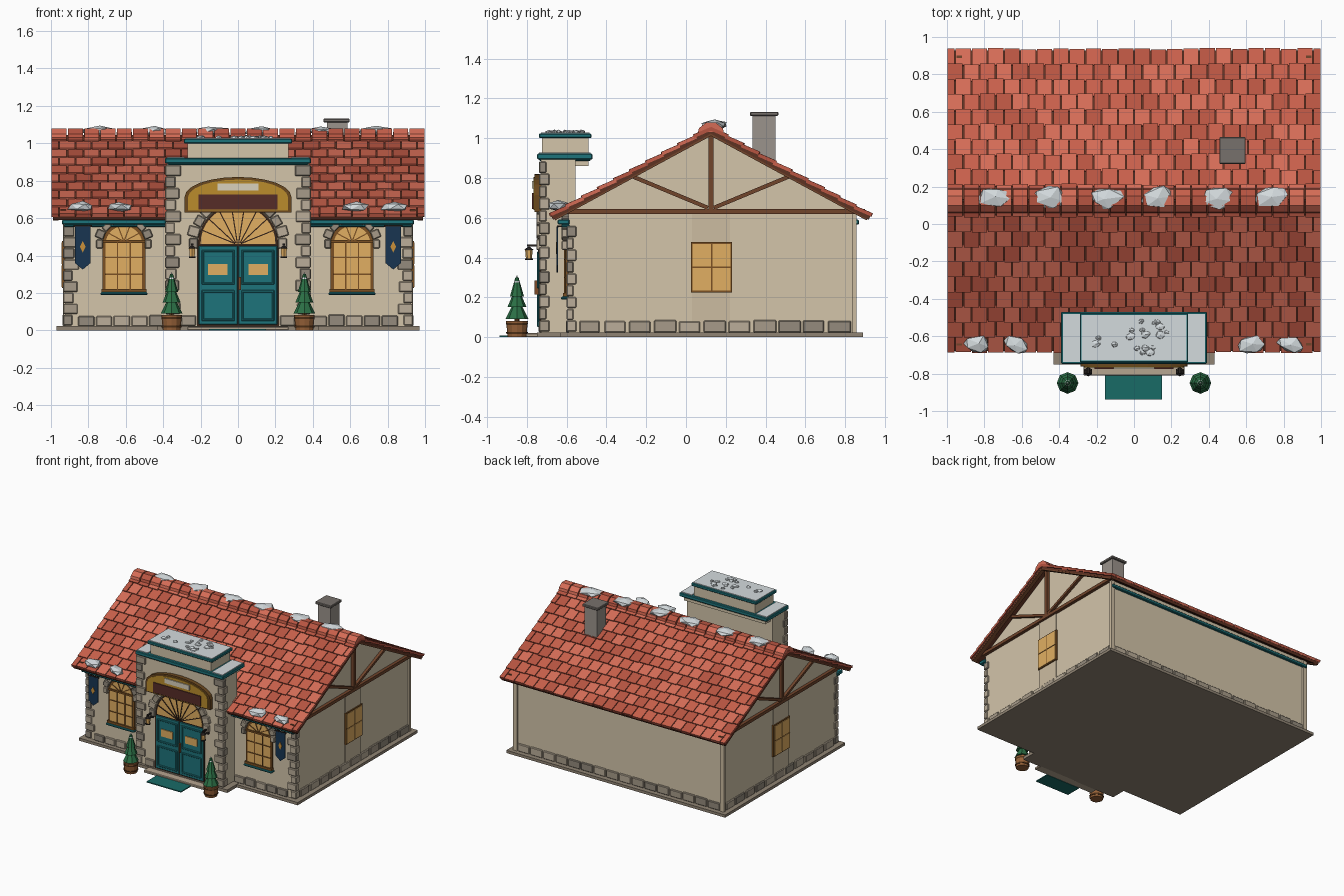
import bpy, bmesh, math, random
from mathutils import Matrix, Vector

if "Cube" in bpy.data.objects:
    bpy.data.objects.remove(bpy.data.objects["Cube"])
random.seed(4)
parts = []

def part(name, color, bevel=0):
    bm = bmesh.new()
    parts.append((name, bm, color, bevel))
    return bm

def box(bm, x0, x1, y0, y1, z0, z1, rot=0, axis='X'):
    c = Vector(((x0+x1)/2, (y0+y1)/2, (z0+z1)/2))
    S = Matrix.Diagonal((abs(x1-x0), abs(y1-y0), abs(z1-z0), 1))
    bmesh.ops.create_cube(bm, size=1, matrix=Matrix.Translation(c) @ Matrix.Rotation(rot, 4, axis) @ S)

def prism(bm, pts, a, b, axis='Y'):
    # extrude a 2D profile (x,z along Y, or y,z along X) from a to b
    mk = (lambda p, t: (p[0], t, p[1])) if axis == 'Y' else (lambda p, t: (t, p[0], p[1]))
    lo = [bm.verts.new(mk(p, a)) for p in pts]
    hi = [bm.verts.new(mk(p, b)) for p in pts]
    n = len(pts)
    fs = [bm.faces.new(lo), bm.faces.new(hi[::-1])]
    fs += [bm.faces.new((lo[i], hi[i], hi[(i+1) % n], lo[(i+1) % n])) for i in range(n)]
    bmesh.ops.recalc_face_normals(bm, faces=fs)

def beam_x(bm, x, p, q, w, d):     # beam in the y-z plane
    L = math.dist(p, q); y, z = (p[0]+q[0])/2, (p[1]+q[1])/2
    box(bm, x-d/2, x+d/2, y-L/2, y+L/2, z-w/2, z+w/2, math.atan2(q[1]-p[1], q[0]-p[0]))

def beam_y(bm, y, p, q, w, d):     # beam in the x-z plane
    L = math.dist(p, q); x, z = (p[0]+q[0])/2, (p[1]+q[1])/2
    box(bm, x-L/2, x+L/2, y-d/2, y+d/2, z-w/2, z+w/2, -math.atan2(q[1]-p[1], q[0]-p[0]), 'Y')

def cone(bm, x, y, z0, z1, r0, r1, n=8):
    bmesh.ops.create_cone(bm, cap_ends=True, segments=n, radius1=r0, radius2=r1, depth=z1-z0,
                          matrix=Matrix.Translation((x, y, (z0+z1)/2)))

def blob(bm, x, y, z, sx, sy, sz):
    r = bmesh.ops.create_icosphere(bm, subdivisions=1, radius=1, matrix=Matrix.Translation((x, y, z)) @
            Matrix.Rotation(random.uniform(-.3, .3), 4, 'Z') @ Matrix.Diagonal((sx, sy, sz, 1)))
    for v in r['verts']:
        v.co += Vector((sx, sy, sz)) * random.uniform(-.15, .15)

def arch(cx, hw, z0, zc, r, n=14):
    return [(cx-hw, z0), (cx+hw, z0)] + [(cx+r*math.cos(math.pi*i/n), zc+r*math.sin(math.pi*i/n)) for i in range(n+1)]

# foundation slab, entrance slab, step, mat
base = part('base_slab', '8F8373')
box(base, -.97, .97, -.63, .89, 0, .022)
box(base, -.43, .43, -.75, -.6, 0, .024)
box(part('door_step', 'B5A48F', .004), -.27, .27, -.81, -.74, 0, .02)
box(part('door_mat', '1F6A66'), -.155, .15, -.937, -.81, 0, .008)

# walls with gable ends
walls = part('house_walls', 'D2C3A8')
prism(walls, [(-.59, .02), (.845, .02), (.845, .64), (.125, 1.035), (-.59, .645)], -.925, .925, 'X')
trim = part('wall_strips', 'CBBBA0')
for s in (-1, 1):
    box(trim, s*.92, s*.932, .03, .22, .02, .63)
    box(trim, s*.90, s*.935, .835, .857, .02, .63)

# stonework in three tones
tones = [part('stones_' + n, c, .005) for n, c in (('light', 'B9AC98'), ('mid', 'A69A88'), ('dark', '938A7C'))]
st = lambda: random.choice(tones)
def quoins(cx, cy, s, z0, z1, n, back):
    h = (z1-z0)/n
    for i in range(n):
        a, b = (.07, .035) if i % 2 else (.045, .055)
        a += random.uniform(-.006, .006)
        box(st(), s*(cx-a), s*(cx+.01), cy-.01, cy+b*back, z0+i*h+.002, z0+(i+1)*h-.002)
for s in (-1, 1):
    quoins(.38, -.73, s, .025, .885, 14, .8)
    quoins(.925, -.59, s, .025, .56, 9, .7)
    for i in range(11):                       # side plinth stones
        y = -.54 + i*.125
        box(st(), s*.92, s*.937, y+.004, y+.121-random.random()*.02, .022, .078+random.random()*.008)
    for i in range(5):                        # front plinth stones
        x = .385 + i*.095
        box(st(), s*(x+.003), s*(x+.09), -.603, -.58, .022, .075+random.random()*.01)
    box(st(), s*.225, s*.305, -.742, -.72, .024, .08)
for i in range(16):                           # rear plinth stones
    box(st(), -.9+i*.1125+.003, -.9+i*.1125+.108, .84, .857, .022, .078+random.random()*.008)

# entrance tower and stepped cap
tower = part('entrance_tower', 'D2C3A8')
box(tower, -.38, .38, -.73, -.555, .02, .9)
box(tower, -.27, .27, -.725, -.49, .92, 1.005)
box(tower, -.36, .36, -.73, -.49, .86, .9)
teal = part('teal_cornices', '23737A', .005)
box(teal, -.39, .39, -.748, -.47, .892, .922)
box(teal, -.375, .375, -.738, -.48, .885, .9)
box(teal, -.29, .29, -.74, -.476, 1.0, 1.024)
for s in (-1, 1):
    box(teal, s*.385, s*.94, -.645, -.585, .565, .592)
    box(teal, s*.385, s*.93, -.625, -.585, .552, .567)
box(teal, -.93, .93, .845, .87, .565, .59)

# roof deck and tiles
A = math.atan2(.44, .805); L = math.hypot(.44, .805); RY, RZ = .125, 1.05
deck = part('roof_deck', '5E3527')
tiles = [part('roof_tiles_' + n, c) for n, c in (('a', 'C7604C'), ('b', 'B65543'), ('c', 'D46C57'))]
rows, w = 10, .087
for s in (-1, 1):
    y, z = RY+s*.4, RZ-.222
    box(deck, -.99, .99, y-L/2+.005, y+L/2-.005, z-.022, z, -s*A)
    for r in range(rows):
        off = (r % 2)*w/2
        for k in range(-1, 24):
            x0, x1 = max(-1, -1+k*w+off)+.003, min(1, -1+(k+1)*w+off)-.003
            if x1-x0 < .015:
                continue
            d = (r+.5)*L/rows + random.uniform(-.005, .003)
            y, z = RY+s*d*math.cos(A), RZ-d*math.sin(A)+.002
            h = L/rows*.53
            box(random.choice(tiles), x0, x1, y-h, y+h, z-.009, z+.009, -s*(A-.09))
for k in range(23):                           # ridge caps
    x = -1+k*w
    prism(random.choice(tiles), [(.06, 1.03), (.19, 1.03), (.185, 1.05), (.15, 1.078), (.10, 1.078), (.065, 1.05)],
          x+.004, min(x+w-.004, 1), 'X')

# gable timbers and eave boards
wood = part('gable_timbers', '70462F')
for s in (-1, 1):
    X = s*.935
    box(wood, X-.015, X+.015, -.65, .9, .62, .645)
    box(wood, X-.014, X+.014, .112, .138, .64, 1.03)
    for m in (-1, 1):
        beam_x(wood, X, (.125+m*.015, .65), (.125+m*.4, .81), .02, .024)
        beam_x(wood, s*.975, (.125, 1.028), (.125+m*.79, .6), .03, .028)
for y in (-.655, .905):
    box(wood, -.98, .98, y-.008, y+.008, .598, .618)

# chimney
chim = part('chimney', '9A928B')
box(chim, .475, .585, .335, .45, .8, 1.115)
box(part('chimney_cap', '77716C', .004), .457, .597, .322, .464, 1.112, 1.132)

# arched front windows, side windows
glass = part('window_glass', 'E0AD62')
frame = part('window_frames', '7A5128')
for s in (-1, 1):
    cx = s*.61
    prism(frame, arch(cx, .115, .2, .46, .115), -.605, -.58)
    prism(glass, arch(cx, .098, .222, .46, .098), -.609, -.58)
    for dx in (-.034, .034):
        box(frame, cx+dx-.003, cx+dx+.003, -.614, -.6, .22, .47)
    for z in (.3, .39):
        box(frame, cx-.1, cx+.1, -.614, -.6, z-.003, z+.003)
    box(frame, cx-.115, cx+.115, -.618, -.6, .468, .482)
    for a in (36, 72, 108, 144):
        t = math.radians(a)
        beam_y(frame, -.607, (cx, .475), (cx+.1*math.cos(t), .46+.1*math.sin(t)), .006, .012)
    box(frame, cx-.12, cx+.12, -.618, -.585, .203, .222)
    box(teal, cx-.125, cx+.125, -.628, -.585, .188, .204)
    for i in range(9):
        t = math.radians(i*22.5); c, q = math.cos(t), math.sin(t); r = .16 if i % 2 else .148
        beam_y(st(), -.605, (cx+.112*c, .462+.112*q), (cx+r*c, .462+r*q), .047, .04)
    box(frame, s*.92, s*.94, .025, .232, .225, .477)
    for y in (.033, .132):
        for z in (.233, .355):
            box(glass, s*.92, s*.944, y, y+.092, z, z+.114)

# double door with fanlight
door = part('double_door', '23737A', .003)
dark = part('door_trim', '3B2A20')
box(dark, -.218, .218, -.737, -.7, .024, .465)
prism(dark, arch(0, .215, .45, .46, .215), -.736, -.7)
prism(glass, arch(0, .2, .462, .465, .2, 18), -.741, -.7)
for s in (-1, 1):
    box(door, s*.003, s*.21, -.742, -.71, .03, .452)
    for z0, z1 in ((.05, .215), (.245, .43)):  # raised panel rims
        for a, b, c, d in ((.018, .03, z0, z1), (.182, .194, z0, z1), (.018, .194, z0, z0+.012), (.018, .194, z1-.012, z1)):
            box(door, s*a, s*b, -.749, -.735, c, d)
    box(glass, s*.055, s*.16, -.749, -.735, .297, .355)
box(part('door_handle', '7A4A2C'), .004, .016, -.762, -.74, .215, .285)
for a in range(20, 180, 20):
    t = math.radians(a)
    beam_y(dark, -.741, (.02*math.cos(t), .465), (.2*math.cos(t), .465+.2*math.sin(t)), .006, .01)
for i in range(13):
    t = math.radians(i*15); c, q = math.cos(t), math.sin(t); r = .275 if i % 2 else .262
    beam_y(st(), -.733, (.213*c, .465+.213*q), (r*c, .465+r*q), .056, .04)

# arched sign with blank panels
def sign_shape(hw, z0, zs, zt, n=12):
    return [(-hw, z0), (hw, z0)] + [(hw*math.cos(math.pi*i/n), zs+(zt-zs)*math.sin(math.pi*i/n)) for i in range(n+1)]
prism(part('sign_border', '6B4A24'), sign_shape(.285, .63, .715, .82), -.762, -.72)
prism(part('sign_board', 'B98B30'), sign_shape(.268, .64, .71, .806), -.768, -.73)
box(part('sign_panel', '57302C'), -.21, .21, -.775, -.74, .645, .725)
box(part('sign_plate', 'D8D0BC'), -.11, .11, -.775, -.74, .747, .785)

# lanterns, banners, potted trees
iron = part('lantern_iron', '2B2725')
lamp = part('lantern_glass', 'E0AD62')
navy = part('banners', '1E3852')
gold = part('banner_emblems', 'C98F3C')
pots = part('tree_pots', '94613A')
bands = part('pot_bands', '55371F')
green = part('tree_foliage', '2F6F47')
tips = part('tree_snow', 'DDE3E6')
for s in (-1, 1):
    x = s*.245
    box(iron, x-.006, x+.006, -.8, -.73, .455, .465)
    box(iron, x-.003, x+.003, -.793, -.787, .44, .46)
    box(iron, x-.012, x+.012, -.745, -.73, .42, .48)
    cone(iron, x, -.79, .437, .453, .025, .006, 6)
    cone(lamp, x, -.79, .395, .438, .015, .019, 6)
    cone(iron, x, -.79, .387, .396, .02, .02, 6)
    x = s*.83
    box(iron, x-.05, x+.05, -.649, -.641, .552, .562)
    for dx in (-.035, .035):
        box(iron, x+dx-.004, x+dx+.004, -.649, -.58, .553, .561)
    prism(navy, [(x-.042, .555), (x-.042, .36), (x, .325), (x+.042, .36), (x+.042, .555)], -.65, -.643)
    prism(gold, [(x-.016, .447), (x, .417), (x+.016, .447), (x, .477)], -.653, -.645)
    x, y = s*.355, -.85
    cone(pots, x, y, 0, .082, .047, .055, 12)
    for z in (.015, .06):
        cone(bands, x, y, z, z+.01, .053, .055, 12)
    cone(bands, x, y, .08, .12, .012, .01, 6)
    for z0, z1, r in ((.09, .19, .058), (.15, .245, .048), (.205, .3, .035)):
        cone(green, x, y, z0, z1, r, .008)
    cone(tips, x, y, .275, .31, .016, .001)

# snow on cap, ridge and eaves
snow = part('snow', 'D3DADD')
box(snow, -.28, .28, -.73, -.486, 1.02, 1.029)
for s in (-1, 1):
    box(snow, s*.285, s*.38, -.738, -.48, .918, .928)
for i in range(18):
    r = random.uniform(.014, .03)
    blob(snow, random.uniform(-.24, .24), random.uniform(-.7, -.52), 1.03, r, r*.8, .012)
for x in (-.75, -.45, -.15, .13, .45, .73):
    blob(snow, x, .14, 1.066, .095, .062, .026)
for x in (-.84, -.63, .63, .84):
    blob(snow, x, -.645, .66, .08, .05, .028)

# turn each part into an object
for name, bm, col, bev in parts:
    me = bpy.data.meshes.new(name)
    bm.to_mesh(me); bm.free()
    ob = bpy.data.objects.new(name, me)
    bpy.context.collection.objects.link(ob)
    m = bpy.data.materials.new(name)
    m.diffuse_color = [(int(col[i:i+2], 16)/255)**2.2 for i in (0, 2, 4)] + [1]
    m.use_nodes = True
    m.node_tree.nodes["Principled BSDF"].inputs["Base Color"].default_value = m.diffuse_color
    me.materials.append(m)
    if bev:
        b = ob.modifiers.new('soft_edges', 'BEVEL')
        b.width, b.segments = bev, 1
